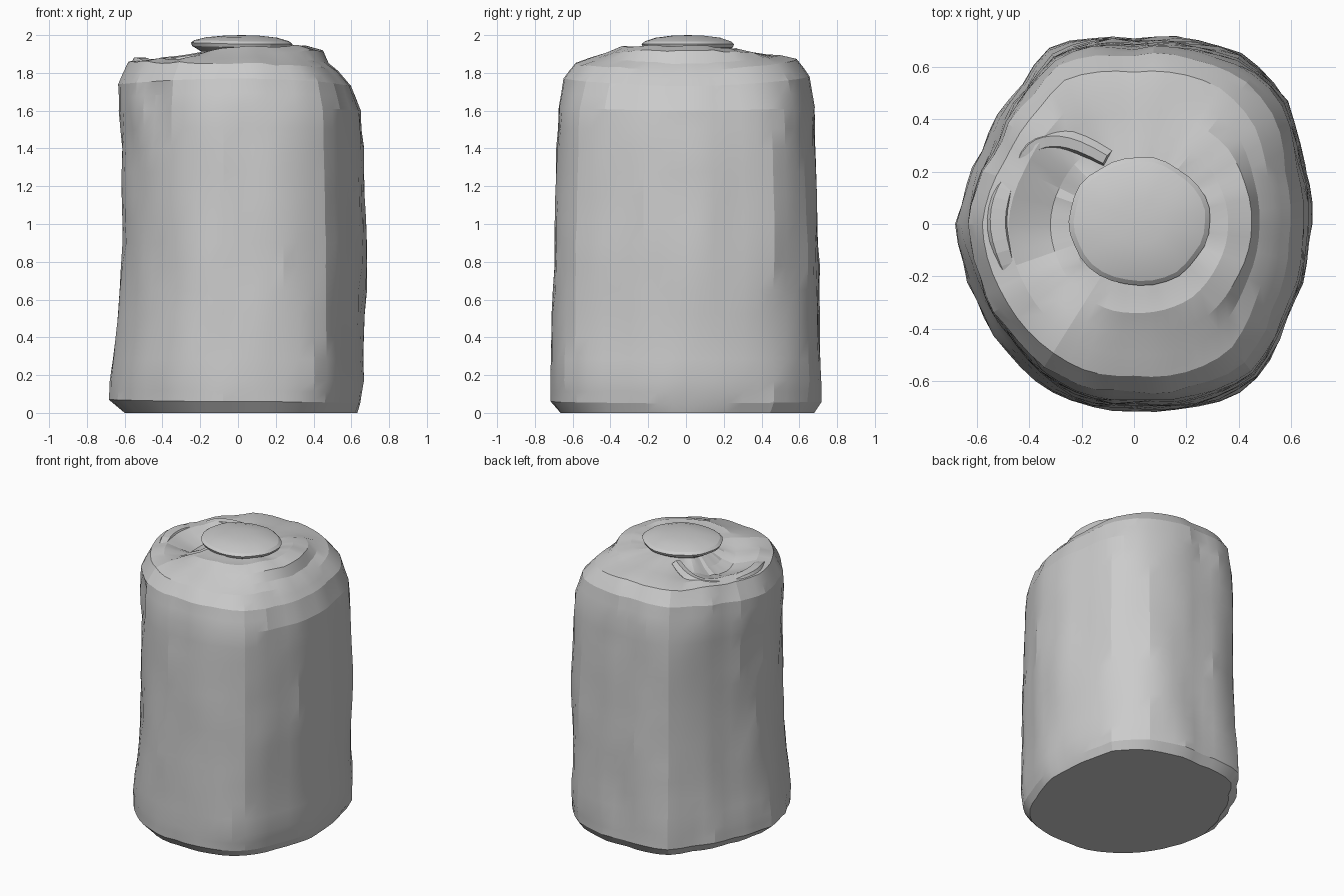
import bpy, bmesh, math
from mathutils import Vector, noise

if "Cube" in bpy.data.objects:
    bpy.data.objects.remove(bpy.data.objects["Cube"])

SEG = 56
# Outer profiles (radius, height) seen to the right, back, left and front
RIGHT = [(.63, 0), (.65, .05), (.67, .17), (.665, .4), (.68, .9), (.665, 1.4), (.65, 1.6),
         (.60, 1.73), (.53, 1.81), (.48, 1.85), (.45, 1.92), (.36, 1.945), (.27, 1.93), (.12, 1.94)]
BACK = [(.67, 0), (.71, .06), (.71, .17), (.70, .4), (.69, .9), (.68, 1.4), (.67, 1.62),
        (.64, 1.78), (.58, 1.87), (.5, 1.89), (.42, 1.895), (.33, 1.91), (.25, 1.92), (.12, 1.94)]
LEFT = [(.60, 0), (.68, .07), (.675, .17), (.645, .4), (.61, .9), (.615, 1.4), (.635, 1.6),
        (.635, 1.74), (.58, 1.86), (.48, 1.87), (.41, 1.84), (.32, 1.81), (.24, 1.84), (.12, 1.93)]
FRONT = [(.66, 0), (.71, .06), (.715, .17), (.705, .4), (.69, .9), (.68, 1.4), (.67, 1.62),
         (.64, 1.77), (.58, 1.85), (.5, 1.88), (.42, 1.905), (.34, 1.94), (.27, 1.935), (.12, 1.95)]
SIDES = [RIGHT, BACK, LEFT, FRONT]
STEPS = [1, 2, 2, 4, 4, 2, 2, 2, 1, 1, 1, 1, 1]
# Blunt corners of the plan: (angle in degrees, radius factor)
PLAN = [(0, 1), (21, 1.02), (40, 1.1), (57, 1.1), (75, 1.04), (90, 1), (115, 1.06), (130, .98),
        (152, .94), (180, 1), (209, .98), (235, 1), (253, 1.02), (270, 1), (290, 1.05),
        (307, 1.09), (331, 1.0), (360, 1)]


def plan_factor(deg):
    for (a, f), (b, g) in zip(PLAN, PLAN[1:]):
        if a <= deg <= b:
            return f + (g - f) * (deg - a) / (b - a)


def profile_at(deg, i):
    q = int(deg // 90) % 4
    t = math.sin(math.radians(deg % 90)) ** 2
    return Vector(SIDES[q][i]).lerp(Vector(SIDES[(q + 1) % 4][i]), t)


def make_object(name, rings, top, bottom_cap=True):
    """Skin a stack of closed rings and close both ends."""
    bm = bmesh.new()
    loops = [[bm.verts.new(p) for p in ring] for ring in rings]
    n = len(loops[0])
    for a, b in zip(loops, loops[1:]):
        for k in range(n):
            j = (k + 1) % n
            bm.faces.new((a[k], a[j], b[j], b[k]))
    tip = bm.verts.new(top)
    for k in range(n):
        bm.faces.new((loops[-1][k], loops[-1][(k + 1) % n], tip))
    if bottom_cap:
        bm.faces.new(loops[0][::-1])
    bmesh.ops.recalc_face_normals(bm, faces=bm.faces)
    me = bpy.data.meshes.new(name)
    bm.to_mesh(me)
    bm.free()
    ob = bpy.data.objects.new(name, me)
    bpy.context.collection.objects.link(ob)
    bpy.context.view_layer.objects.active = ob
    ob.select_set(True)
    bpy.ops.object.shade_smooth_by_angle(angle=math.radians(14))
    ob.select_set(False)
    return ob


def body_ring(i, t):
    ring = []
    for k in range(SEG):
        deg = 360 * k / SEG
        r, z = profile_at(deg, i).lerp(profile_at(deg, i + 1), t)
        r *= 1 + (plan_factor(deg) - 1) * min(1, (r / .6) ** 2)
        c, s = math.cos(math.radians(deg)), math.sin(math.radians(deg))
        # dents stretched along the height, and uneven rings on the top
        d = noise.noise((c * 4, s * 4, z * 2.2)) * .014
        d += noise.noise((c * 9 + 5, s * 9, z * 7)) * .007
        if i < 8:
            r += d
        elif r < .6:
            z += d * .8
        # short crease running down from the torn lip
        if 1.4 < z < 1.75 and abs(deg - 229) < 7:
            r -= .02
        ring.append((r * c, r * s, z))
    return ring


# Lumpy container body with rounded rim and sunken channel
rings = [body_ring(i, j / n) for i, n in enumerate(STEPS) for j in range(n)]
rings.append(body_ring(len(STEPS) - 1, 1))
for k, p in enumerate(rings[0]):
    rings[0][k] = (p[0], p[1], 0)
make_object("container_body", rings, (0, 0, 1.95))

# Raised centre plate with a lip overhanging the channel
lid = []
for f, z in [(.8, 1.91), (.97, 1.935), (1, 1.952), (.93, 1.967), (.7, 1.986), (.35, 1.997)]:
    ring = []
    for k in range(32):
        a = math.tau * k / 32
        r = f * (1 + .05 * noise.noise((math.cos(a) * 2, math.sin(a) * 2, 3)))
        x, y = .27 * r * math.cos(a), .245 * r * math.sin(a)
        ring.append((x + .02, y + .01, z + .03 * f * f * max(0, -x)))
    lid.append(ring)
make_object("centre_plate", lid, (.02, .01, 2.0))


def fold(name, points):
    """Crumpled roll following a short path: (x, y, z, radius)."""
    cu = bpy.data.curves.new(name, 'CURVE')
    cu.dimensions = '3D'
    cu.bevel_depth = 1
    cu.bevel_resolution = 1
    cu.use_fill_caps = True
    cu.resolution_u = 3
    sp = cu.splines.new('NURBS')
    sp.points.add(len(points) - 1)
    sp.use_endpoint_u = True
    sp.order_u = 3
    for p, (x, y, z, r) in zip(sp.points, points):
        p.co = (x, y, z, 1)
        p.radius = r
    ob = bpy.data.objects.new(name, cu)
    bpy.context.collection.objects.link(ob)
    bpy.context.view_layer.objects.active = ob
    ob.select_set(True)
    bpy.ops.object.convert(target='MESH')
    bpy.ops.object.shade_flat()
    ob.select_set(False)


# Torn lip on the left rim and the ridge curling back to the plate
fold("torn_lip", [(-.45, -.25, 1.80, .03), (-.49, -.15, 1.835, .05), (-.53, 0, 1.83, .06),
                  (-.50, .14, 1.83, .055), (-.46, .2, 1.82, .03)])
fold("channel_ridge", [(-.45, .18, 1.82, .03), (-.42, .28, 1.845, .04), (-.33, .33, 1.85, .04),
                       (-.2, .31, 1.87, .04), (-.1, .25, 1.90, .035)])
